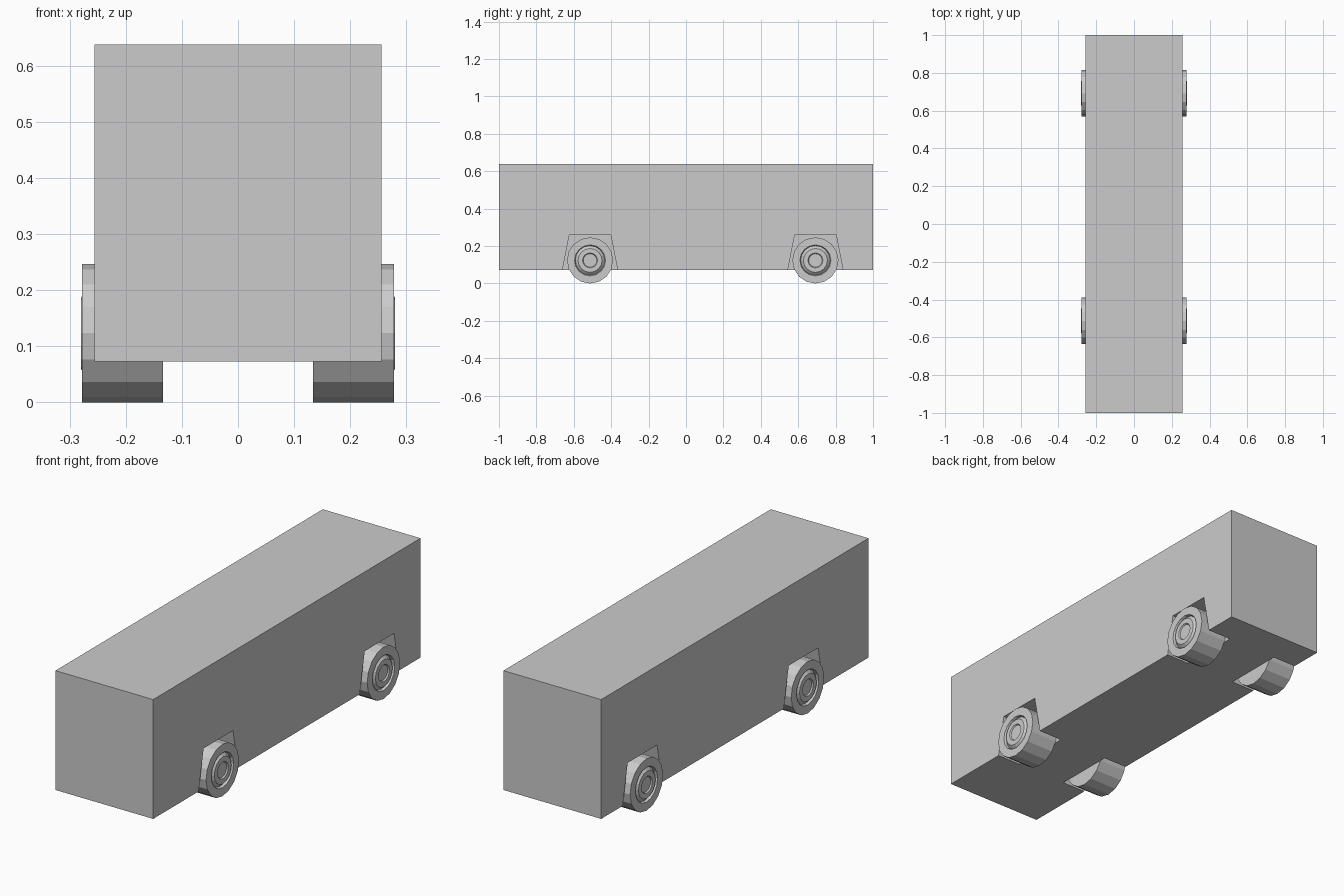
import bpy, bmesh, math

if "Cube" in bpy.data.objects:
    bpy.data.objects.remove(bpy.data.objects["Cube"])

HALF_W, FLOOR, ROOF = 0.256, 0.073, 0.638
AXLES = {"front": -0.513, "rear": 0.692}
RADIUS = 0.1233
SIDES = 16


def make_object(name, bm):
    bmesh.ops.recalc_face_normals(bm, faces=bm.faces)
    mesh = bpy.data.meshes.new(name)
    bm.to_mesh(mesh)
    bm.free()
    obj = bpy.data.objects.new(name, mesh)
    bpy.context.collection.objects.link(obj)
    return obj


def add_prism(bm, profile, x0, x1):
    """Extrude a (y, z) profile along x."""
    face = bm.faces.new([bm.verts.new((x0, y, z)) for y, z in profile])
    ext = bmesh.ops.extrude_face_region(bm, geom=[face])["geom"]
    verts = [g for g in ext if isinstance(g, bmesh.types.BMVert)]
    bmesh.ops.translate(bm, verts=verts, vec=(x1 - x0, 0, 0))


def make_wheel(name, side, y):
    """Lathe an (x, radius) profile around the axle."""
    profile = [(0.134, RADIUS), (0.278, RADIUS), (0.278, 0.083), (0.266, 0.079),
               (0.280, 0.064), (0.280, 0.040), (0.274, 0.036)]
    bm = bmesh.new()
    rings = []
    for x, r in profile:
        ring = []
        for i in range(SIDES):
            a = 2 * math.pi * i / SIDES
            ring.append(bm.verts.new((side * x, r * math.sin(a), r * math.cos(a))))
        rings.append(ring)
    for a, b in zip(rings, rings[1:]):
        for i in range(SIDES):
            j = (i + 1) % SIDES
            bm.faces.new((a[i], a[j], b[j], b[i]))
    bm.faces.new(rings[0])
    bm.faces.new(rings[-1])
    wheel = make_object(name, bm)
    wheel.location = (0, y, RADIUS)


# Box body
bm = bmesh.new()
add_prism(bm, [(-1, FLOOR), (1, FLOOR), (1, ROOF), (-1, ROOF)], -HALF_W, HALF_W)
body = make_object("body", bm)

# Tapered wheel wells cut into the body sides and floor
bm = bmesh.new()
for y in AXLES.values():
    well = [(y - 0.153, 0.043), (y + 0.153, 0.043), (y + 0.110, 0.263), (y - 0.110, 0.263)]
    for side in (-1, 1):
        add_prism(bm, well, side * 0.131, side * 0.35)
cutter = make_object("wheel_well_cutter", bm)
cutter.hide_render = True
cutter.display_type = 'WIRE'
cut = body.modifiers.new("wheel_wells", 'BOOLEAN')
cut.operation = 'DIFFERENCE'
cut.solver = 'EXACT'
cut.object = cutter

# Four wheels with raised hubs
for end, y in AXLES.items():
    for label, side in (("left", -1), ("right", 1)):
        make_wheel(f"{end}_{label}_wheel", side, y)
